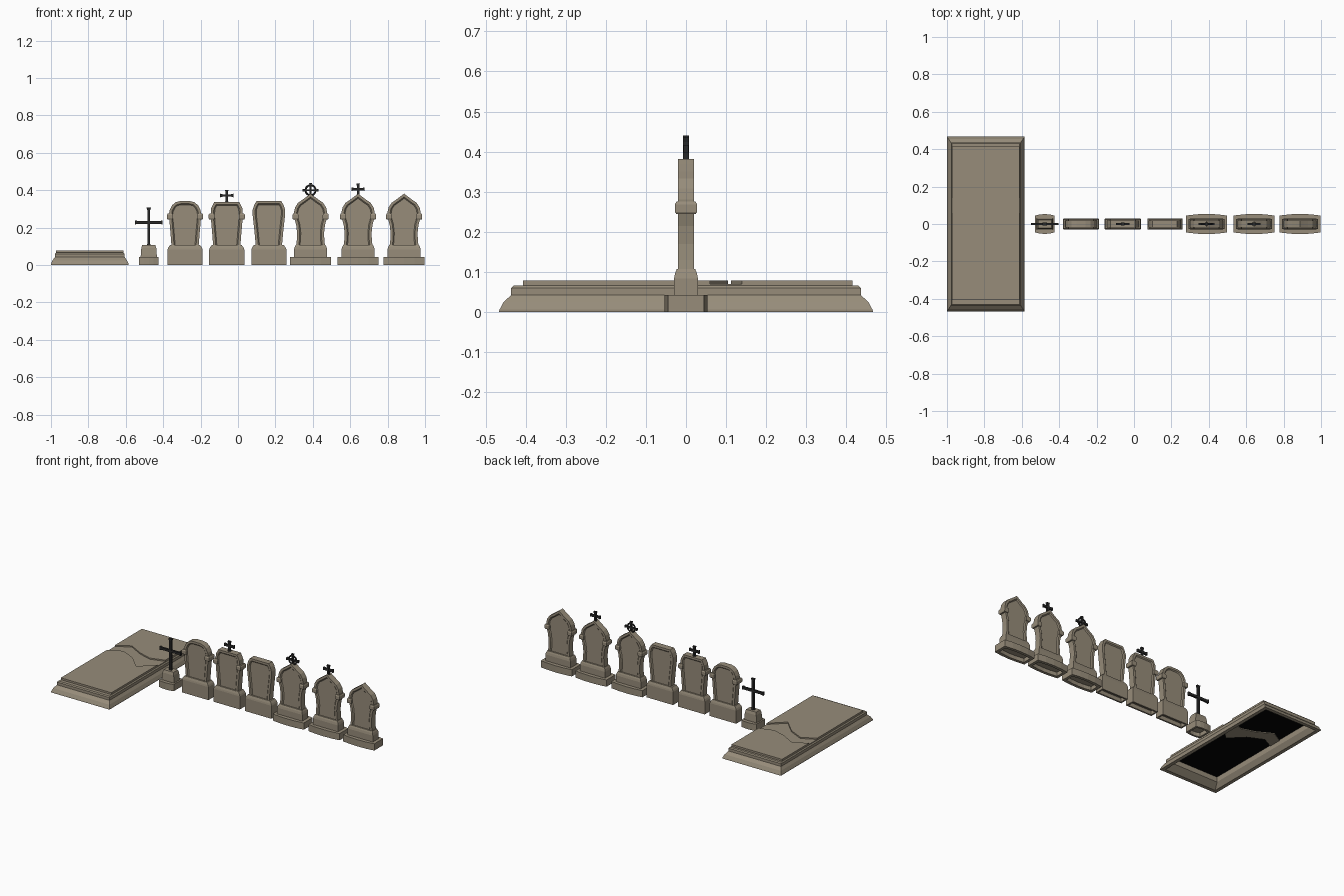
import bpy, bmesh, math

if "Cube" in bpy.data.objects:
    bpy.data.objects.remove(bpy.data.objects["Cube"])


def material(name, col):
    m = bpy.data.materials.new(name)
    m.diffuse_color = (*col, 1)
    m.use_nodes = True
    m.node_tree.nodes["Principled BSDF"].inputs["Base Color"].default_value = m.diffuse_color
    return m


STONE = material("weathered stone", (0.31, 0.265, 0.195))
IRON = material("dark iron", (0.022, 0.022, 0.022))
BLACK = material("tomb darkness", (0.001, 0.001, 0.001))


def finish(name, bm, mat, loc=(0, 0, 0)):
    bmesh.ops.recalc_face_normals(bm, faces=bm.faces)
    me = bpy.data.meshes.new(name)
    bm.to_mesh(me)
    bm.free()
    me.materials.append(mat)
    ob = bpy.data.objects.new(name, me)
    ob.location = loc
    bpy.context.collection.objects.link(ob)
    return ob


def loft(name, rings, cx, bulge=0, closed=False, cy=0):
    """Stack of (half width, half depth, z) outlines; bulge bows front and back."""
    bm = bmesh.new()
    rows = []
    for w, d, z in rings:
        half = [(-w, d), (-w / 2, d + .75 * bulge), (0, d + bulge),
                (w / 2, d + .75 * bulge), (w, d)]
        pts = [(x, -y) for x, y in half] + half[::-1]
        rows.append([bm.verts.new((x, y, z)) for x, y in pts])
    pairs = list(zip(rows, rows[1:]))
    if closed:
        pairs.append((rows[-1], rows[0]))
    else:
        bm.faces.new(rows[0])
        bm.faces.new(rows[-1])
    for a, b in pairs:
        for i in range(len(a)):
            j = (i + 1) % len(a)
            bm.faces.new((a[i], a[j], b[j], b[i]))
    return finish(name, bm, STONE, (cx, cy, 0))


def prism(pts, a, b, upright=True):
    """Outline extruded along y (upright) or z."""
    bm = bmesh.new()
    put = (lambda p, t: (p[0], t, p[1])) if upright else (lambda p, t: (p[0], p[1], t))
    lo = [bm.verts.new(put(p, a)) for p in pts]
    hi = [bm.verts.new(put(p, b)) for p in pts]
    caps = [bm.faces.new(lo), bm.faces.new(hi)]
    for i in range(len(pts)):
        j = (i + 1) % len(pts)
        bm.faces.new((lo[i], lo[j], hi[j], hi[i]))
    bmesh.ops.recalc_face_normals(bm, faces=bm.faces)
    return bm, caps


def hollow(rings, rim=.012, up=.025):
    w, d, z = rings[0]
    return [(w - rim, d - rim, up), (w - rim, d - rim, z)] + rings


def headstone(cx, profile):
    """Mirrored outline with a sunk panel on both faces."""
    left = [(-x, z) for x, z in reversed(profile) if x > 0]
    bm, caps = prism(profile + left, -.02, .02)
    for f in caps:
        bmesh.ops.inset_region(bm, faces=[f], thickness=.014, use_even_offset=True)
        bmesh.ops.inset_region(bm, faces=[f], thickness=.006, depth=-.006,
                               use_even_offset=True)
    finish("headstone", bm, STONE, (cx, 0, 0))


def capitals(cx):
    for s in (-1, 1):
        loft("side_capital", [(.013, .024, .244), (.016, .028, .25),
                              (.016, .028, .268), (.012, .024, .275)], cx + s * .081)


def cross(cx, z0, z1, zc, arm, t, flare):
    """Two flared iron bars."""
    def bar(a, b):
        k = flare * 1.2
        side = [(a, flare), (a + k, t), (b - k, t), (b, flare)]
        return side + [(u, -v) for u, v in side[::-1]]
    bm, _ = prism([(v, u) for u, v in bar(z0, z1)], -.007, .007)
    finish("cross_upright", bm, IRON, (cx, 0, 0))
    bm, _ = prism([(u, v + zc) for u, v in bar(-arm, arm)], -.0065, .0065)
    finish("cross_arm", bm, IRON, (cx, 0, 0))


# Tomb frame: hollow moulded surround
TX = -.7925
loft("tomb_surround", [(.185, .445, 0), (.2075, .467, 0), (.2075, .465, .006),
                       (.199, .455, .025), (.187, .436, .042), (.187, .436, .06),
                       (.181, .43, .066), (.165, .405, .066), (.165, .405, .03)],
     TX, closed=True)

# Broken lid: two slabs with a jagged sunk strip between them
xs = (-.972, -.885, -.79, -.705, -.613)
upper = list(zip(xs, (.14, .19, .138, .112, .14)))
lower = list(zip(xs, (.06, .105, .06, -.025, .06)))
L, R = xs[0], xs[-1]
for name, outline in (("lid_rear", upper + [(R, .415), (L, .415)]),
                      ("lid_front", lower + [(R, -.407), (L, -.407)])):
    bm, caps = prism(outline, .062, .078, upright=False)
    caps[0].material_index = 1
    finish(name, bm, STONE).data.materials.append(BLACK)
bm, _ = prism(upper + lower[::-1], .057, .070, upright=False)
finish("lid_broken_strip", bm, STONE)

# Iron cross on a small pedestal
PX = -.477
loft("cross_plinth", hollow([(.053, .045, 0), (.053, .045, .043)]), PX, .008)
loft("cross_pedestal", [(.043, .03, .04), (.043, .03, .05), (.04, .027, .09),
                        (.035, .022, .107)], PX)
cross(PX, .1, .307, .228, .074, .0075, .012)

# Headstone outlines (right half, from the foot upward)
round_top = [(.071, .082), (.078, .17), (.084, .24), (.087, .268), (.082, .295),
             (.069, .32), (.05, .336), (.025, .342)]
flat_top = [(.071, .082), (.078, .17), (.084, .24), (.085, .275), (.083, .305),
            (.066, .338)]
coffin_top = [(.068, .082), (.077, .18), (.087, .27), (.087, .295), (.078, .322),
              (.066, .342)]
ogee_top = [(.08, .082), (.074, .13), (.072, .17), (.077, .215), (.087, .25),
            (.089, .28), (.083, .308), (.067, .333), (.042, .35), (.018, .368),
            (0, .382)]

# Simple stones on a single rounded base
for cx, outline, caps_on in ((-.283, round_top, True), (-.06, flat_top, True),
                             (.165, coffin_top, False)):
    loft("stone_base", hollow([(.094, .03, 0), (.094, .03, .083), (.09, .028, .093),
                               (.08, .023, .107)], .01), cx)
    headstone(cx, outline)
    if caps_on:
        capitals(cx)

# Pointed stones on a bowed plinth and rounded base
for cx in (.388, .642, .888):
    loft("stone_plinth", hollow([(.11, .045, 0), (.11, .045, .043)], .018), cx, .009)
    loft("stone_base", [(.089, .03, .04), (.089, .03, .083), (.085, .027, .097),
                        (.08, .023, .107)], cx)
    headstone(cx, ogee_top)
    capitals(cx)

# Iron finials
cross(-.06, .333, .402, .372, .035, .0065, .01)
cross(.642, .368, .436, .406, .035, .0065, .01)
cross(.388, .365, .44, .4, .042, .005, .008)

# Ring of the wheel cross
bpy.ops.mesh.primitive_torus_add(major_radius=.027, minor_radius=.005, major_segments=20,
                                 minor_segments=6, location=(.388, 0, .4),
                                 rotation=(math.pi / 2, 0, 0))
ring = bpy.context.object
ring.name = "cross_ring"
ring.data.materials.append(IRON)
